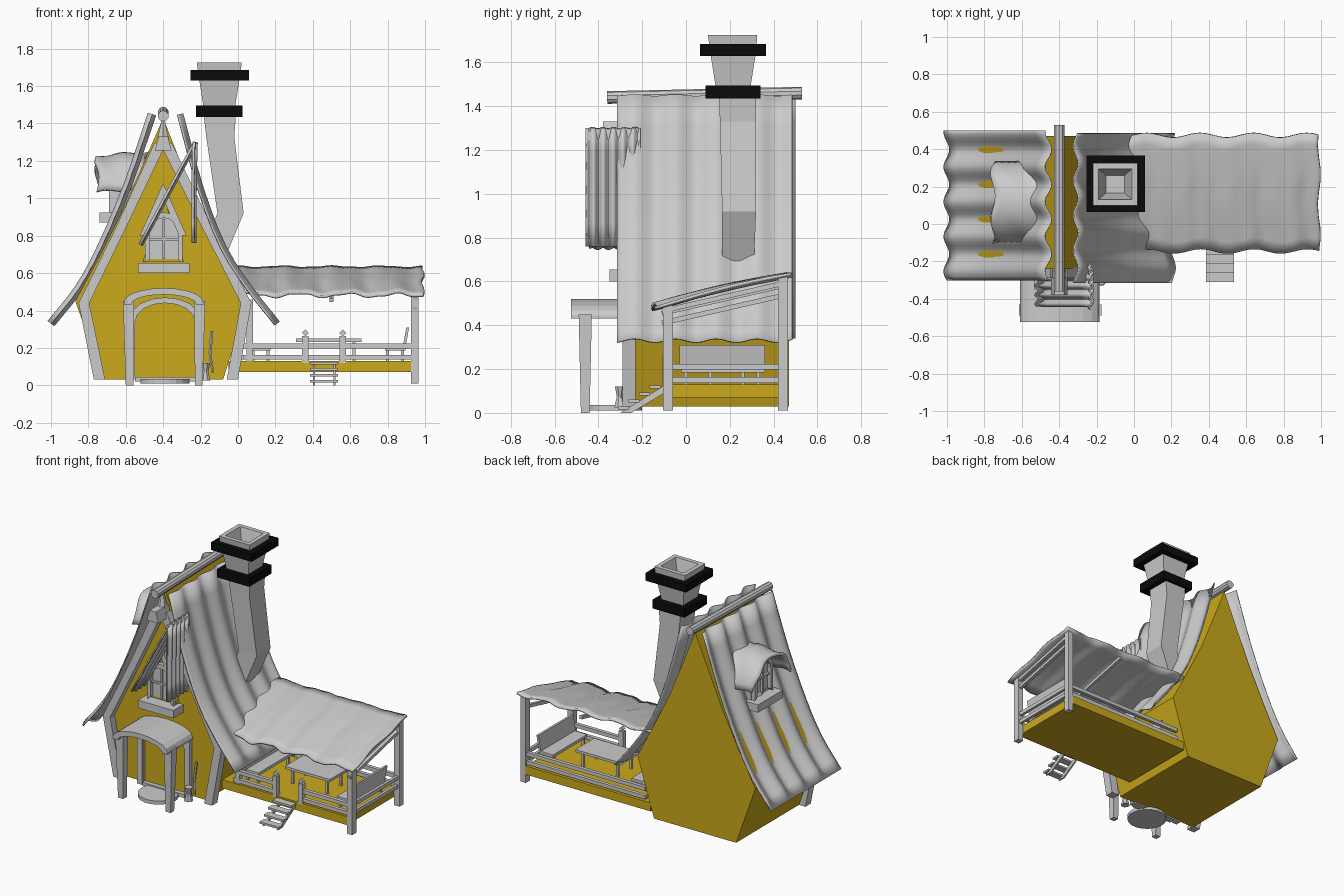
import bpy, bmesh, math
from mathutils import Vector

if "Cube" in bpy.data.objects:
    bpy.data.objects.remove(bpy.data.objects["Cube"])


def material(name, rgb):
    m = bpy.data.materials.new(name)
    m.diffuse_color = (*rgb, 1)
    m.use_nodes = True
    m.node_tree.nodes["Principled BSDF"].inputs["Base Color"].default_value = m.diffuse_color
    return m


YELLOW = material("yellow", (0.60, 0.40, 0.012))
BLACK = material("black", (0.003, 0.003, 0.003))


def make(name, verts, faces, mat=None, smooth=False):
    me = bpy.data.meshes.new(name)
    bm = bmesh.new()
    vs = [bm.verts.new(v) for v in verts]
    for f in faces:
        bm.faces.new([vs[i] for i in f])
    bmesh.ops.recalc_face_normals(bm, faces=bm.faces)
    for f in bm.faces:
        f.smooth = smooth
    bm.to_mesh(me)
    bm.free()
    ob = bpy.data.objects.new(name, me)
    bpy.context.collection.objects.link(ob)
    if mat:
        me.materials.append(mat)
    return ob


def loft(name, rings, mat=None):
    """Closed rings of equal size joined in order, with end caps."""
    n = len(rings[0])
    faces = [tuple(range(n)), tuple(range((len(rings) - 1) * n, len(rings) * n))]
    for r in range(len(rings) - 1):
        for i in range(n):
            j = (i + 1) % n
            faces.append((r * n + i, r * n + j, r * n + n + j, r * n + n + i))
    return make(name, [p for ring in rings for p in ring], faces, mat)


def prism(name, pts, y0, y1, mat=None):
    return loft(name, [[(x, y, z) for x, z in pts] for y in (y0, y1)], mat)


def rect(x0, x1, y0, y1, z):
    return [(x0, y0, z), (x1, y0, z), (x1, y1, z), (x0, y1, z)]


def box(name, x0, x1, y0, y1, z0, z1, mat=None):
    return loft(name, [rect(x0, x1, y0, y1, z0), rect(x0, x1, y0, y1, z1)], mat)


def bar(name, p, q, w, sides=4, w2=None):
    p, q = Vector(p), Vector(q)
    d = (q - p).normalized()
    a = d.cross(Vector((0, 1, 0)) if abs(d.z) > 0.7 else Vector((0, 0, 1))).normalized()
    b = d.cross(a)
    k = 1 / (2 * math.cos(math.pi / sides))
    ang = [2 * math.pi * (i + 0.5) / sides for i in range(sides)]
    return loft(name, [[c + (a * math.cos(t) + b * math.sin(t)) * s * k for t in ang]
                       for c, s in ((p, w), (q, w2 or w))])


def curve_at(pts, t):
    """Catmull-Rom point at t in 0..1."""
    v = [Vector(p) for p in pts]
    v = [2 * v[0] - v[1]] + v + [2 * v[-1] - v[-2]]
    s = t * (len(pts) - 1)
    i = min(int(s), len(pts) - 2)
    u = s - i
    a, b, c, d = v[i:i + 4]
    return 0.5 * (2 * b + (c - a) * u + (2 * a - 5 * b + 4 * c - d) * u * u
                  + (3 * b - a - 3 * c + d) * u ** 3)


def sheet(name, f, nu, nv, thick):
    vs = [f(i / nu, j / nv) for i in range(nu + 1) for j in range(nv + 1)]
    fs = [(i * (nv + 1) + j, i * (nv + 1) + j + 1, (i + 1) * (nv + 1) + j + 1, (i + 1) * (nv + 1) + j)
          for i in range(nu) for j in range(nv)]
    ob = make(name, vs, fs, smooth=True)
    m = ob.modifiers.new("thickness", 'SOLIDIFY')
    m.thickness, m.offset = thick, 0
    return ob


def corrugated(name, pts, y0, y1, waves, amp, nu=12, phase=0.0):
    def f(u, v):
        p = curve_at(pts, u)
        t = (curve_at(pts, min(u + .01, 1)) - curve_at(pts, max(u - .01, 0))).normalized()
        p = p + Vector((t.y, -t.x)) * amp * math.sin(2 * math.pi * waves * v + phase)
        return (p.x, y0 + (y1 - y0) * v, p.y)
    return sheet(name, f, nu, int(waves * 10), 0.008)


def arch(x0, x1, z0, zs, z1, n=8):
    c, r = (x0 + x1) / 2, (x1 - x0) / 2
    return [(x0, z0)] + [(c - r * math.cos(math.pi * i / n), zs + (z1 - zs) * math.sin(math.pi * i / n))
                         for i in range(n + 1)] + [(x1, z0)]


# House body
prism("house_body", [(-.72, .03), (-.87, .45), (-.74, .69), (-.61, .95), (-.50, 1.2), (-.40, 1.43),
                     (-.31, 1.2), (-.20, .93), (-.07, .67), (.05, .44), (-.08, .03)], -.24, .47, YELLOW)

# Front trim boards following the gable, mirrored about the ridge
outer = [(.385, .03), (.462, .44), (.35, .66), (.25, .86), (.045, 1.30)]
inner = [(.325, .03), (.405, .44), (.305, .64), (.205, .84), (.0, 1.26)]
for side, s, c in (("left", -1, -.385), ("right", 1, -.385)):
    prism("gable_trim_" + side, [(c - .012 * z + s * x, z) for x, z in outer + inner[::-1]], -.29, -.23)

# Main corrugated roof
corrugated("roof_left", [(-.46, 1.45), (-.59, 1.07), (-.73, .74), (-.85, .52), (-1.0, .33)],
           -.30, .50, 4.3, .020)
corrugated("roof_right", [(-.31, 1.45), (-.20, 1.05), (-.08, .74), (.06, .52), (.21, .33)],
           -.315, .485, 4.3, .014, phase=2)

# Ridge beam and gable finial
bar("ridge_beam", (-.40, -.36, 1.44), (-.40, .53, 1.46), .055, 10)
loft("finial_block", [rect(-.445, -.355, -.38, -.22, 1.255), rect(-.425, -.375, -.38, -.22, 1.33)])
bar("finial_spike", (-.40, -.27, 1.32), (-.40, -.27, 1.43), .06, 6, .012)

# Chimney shaft, flared head with open flue, and black bands
shaft = [(-.21, -.07, .165, .31, .68), (-.11, .03, .165, .32, .92), (-.17, -.02, .155, .32, 1.33),
         (-.185, -.01, .15, .32, 1.46)]
loft("chimney_shaft", [rect(*s) for s in shaft])
head = [(-.18, -.02, .14, .29, 1.46), (-.21, .01, .11, .32, 1.65), (-.22, .02, .10, .325, 1.725),
        (-.19, -.01, .13, .295, 1.725), (-.15, -.05, .165, .26, 1.60)]
loft("chimney_head", [rect(*s) for s in head])


def band(name, x0, x1, y0, y1, z0, z1, w):
    o = [rect(x0, x1, y0, y1, z) for z in (z0, z1)]
    i = [rect(x0 + w, x1 - w, y0 + w, y1 - w, z) for z in (z1, z0)]
    rings = o + i
    faces = [(r * 4 + k, r * 4 + (k + 1) % 4, (r + 1) % 4 * 4 + (k + 1) % 4, (r + 1) % 4 * 4 + k)
             for r in range(4) for k in range(4)]
    make(name, [p for r in rings for p in r], faces, BLACK)


band("chimney_band_lower", -.225, .025, .09, .34, 1.435, 1.495, .04)
band("chimney_band_upper", -.255, .06, .065, .365, 1.63, 1.685, .04)

# Entrance: door, frame, step and arched canopy on posts
prism("door", arch(-.55, -.23, .03, .34, .44), -.25, -.23, YELLOW)
prism("door_frame", arch(-.575, -.205, .03, .36, .47) + arch(-.55, -.23, .03, .34, .44)[::-1], -.265, -.23)
box("door_sill", -.55, -.22, -.28, -.23, .02, .045)
bar("round_step", (-.39, -.33, .01), (-.39, -.33, .035), .26, 20)
for s, n in ((-1, "left"), (1, "right")):
    x = -.395 + s * .185
    bar("canopy_post_" + n, (x, -.46, 0), (x + s * .005, -.46, .45), .04, 4, .06)
    bar("canopy_wall_post_" + n, (x, -.25, .02), (x, -.25, .44), .04)
ca, cb = arch(-.61, -.185, .43, .445, .52, 10), arch(-.57, -.225, .43, .435, .485, 10)
prism("canopy", ca + cb[::-1], -.525, -.24)

# Front window with small gable
prism("window_gable_wall", [(-.51, .66), (-.40, 1.02), (-.29, .66)], -.27, -.23, YELLOW)
for s, n in ((-1, "left"), (1, "right")):
    prism("window_gable_board_" + n, [(-.40, 1.08), (-.40 + s * .125, .80), (-.40 + s * .085, .80), (-.40, 1.0)],
          -.30, -.24)
corrugated("window_awning_left", [(-.225, 1.30), (-.36, 1.05), (-.52, .75)], -.44, -.22, 4.5, .010, 5)
corrugated("window_awning_right", [(-.23, 1.30), (-.235, 1.03), (-.235, .76)], -.455, -.21, 5.5, .011, 5)


def window(to_world, tag):
    """Arched window in local (across, up, out) coordinates."""
    def solid(name, pts, d0, d1):
        loft(tag + name, [[to_world(a, b, d) for a, b in pts] for d in (d0, d1)])
    o, i = arch(-.10, .10, 0, .17, .27), arch(-.075, .075, .02, .165, .24)
    solid("_frame", o + i[::-1], 0, .05)
    solid("_pane", i, 0, .025)
    solid("_bar_upright", [(-.006, .02), (.006, .02), (.006, .235), (-.006, .235)], .02, .04)
    solid("_bar_cross", [(-.075, .12), (.075, .12), (.075, .132), (-.075, .132)], .02, .04)
    solid("_sill", [(-.138, -.055), (.138, -.055), (.138, 0), (-.138, 0)], -.01, .10)


window(lambda a, b, d: (-.397 + a, -.25 - d, .655 + b), "front_window")
window(lambda a, b, d: (-.64 - d, .115 + a, .925 + b), "side_window")

# Side dormer: cheeks and arched wavy roof
loft("side_dormer_body", [[(x, .115 + a * 1.05, .92 + b) for a, b in arch(-.10, .10, 0, .17, .28)]
                          for x in (-.66, -.50)])


def dormer(u, v):
    a = math.pi * (0.06 + .88 * v)
    wob = .008 * math.sin(9 * u + 7 * v)
    return (-.755 + .27 * u + .012 * math.sin(v * 14), .115 - .215 * math.cos(a),
            .99 + .23 * math.sin(a) + wob + .02 * u)


sheet("side_dormer_roof", dormer, 8, 16, .02)

# Porch deck, posts and wavy roof
box("porch_deck", -.05, .925, -.105, .465, .07, .13, YELLOW)
box("porch_post_front", .925, .965, -.105, -.06, .01, .49)
box("porch_post_back", .925, .965, .42, .465, .01, .62)
box("porch_post_inner", .045, .08, -.10, -.065, .13, .46)


def porch_roof(u, v):
    x = -.07 + 1.06 * u
    wave = .010 * math.sin(x * 24 + 2 * v) + .004 * math.sin(x * 53)
    return (x + .008 * math.sin(v * 12), -.145 + .62 * v + .012 * math.sin(x * 22),
            .485 + .145 * v + .012 * math.sin(v * math.pi) + wave * (1 - .6 * v))


sheet("porch_roof", porch_roof, 50, 10, .014)
for k, (x, dz) in enumerate(((.95, -.02), (.945, -.075), (.50, -.03))):
    bar(f"porch_rafter_{k}", (x, -.11, .485 + dz), (x, .46, .615 + dz), .022)

# Railings on three sides, gate posts with diamond finials
for k, z in enumerate((.15, .21)):
    box(f"rail_front_left_{k}", .03, .36, -.10, -.075, z - .013, z + .013)
    box(f"rail_front_right_{k}", .56, .93, -.10, -.075, z - .013, z + .013)
    box(f"rail_back_{k}", .0, .93, .43, .455, z - .013, z + .013)
    box(f"rail_side_{k}", .935, .955, -.08, .44, z - .013, z + .013)
for k, x in enumerate((.36, .56)):
    bar(f"gate_post_{k}", (x, -.09, .12), (x, -.09, .265), .034)
    prism(f"gate_finial_{k}", [(x - .018, .28), (x, .262), (x + .018, .28), (x, .298)], -.10, -.08)

# Stairs
for k in range(4):
    z, y = .015 + .032 * k, -.31 + .048 * k
    box(f"stair_tread_{k}", .385, .535, y, y + .05, z, z + .014)
for k, x in enumerate((.40, .51)):
    loft(f"stair_stringer_{k}", [[(x + d, -.30, 0), (x + d, -.25, 0), (x + d, -.10, .09), (x + d, -.10, .125)]
                                 for d in (0, .012)])

# Table and two benches
box("table_top", .31, .66, .08, .29, .232, .25)
for x in (.35, .62):
    for y in (.11, .26):
        bar("table_leg", (x, y, .13), (x, y, .235), .016)
for tag, x, s in (("left", .12, -1), ("right", .84, 1)):
    box("bench_seat_" + tag, x - .055, x + .055, -.02, .36, .185, .205)
    loft("bench_back_" + tag, [[(x + s * (.04 + d), y, .2), (x + s * (.055 + d), y, .2),
                                (x + s * (.075 + d), y, .31), (x + s * (.06 + d), y, .31)]
                               for d in (0,) for y in (-.03, .36)])
    for y in (.0, .33):
        for dx in (-.04, .04):
            bar("bench_leg_" + tag, (x + dx, y, .13), (x + dx, y, .19), .016)

# Bucket and broom by the door
bar("bucket", (-.175, -.30, .025), (-.175, -.30, .075), .055, 8, .032)
bar("bucket_rim", (-.175, -.30, .07), (-.175, -.30, .12), .03, 8, .05)
bar("broom_handle_lower", (-.135, -.29, .07), (-.15, -.275, .17), .014, 6)
bar("broom_handle_upper", (-.15, -.275, .165), (-.14, -.265, .29), .016, 6)
